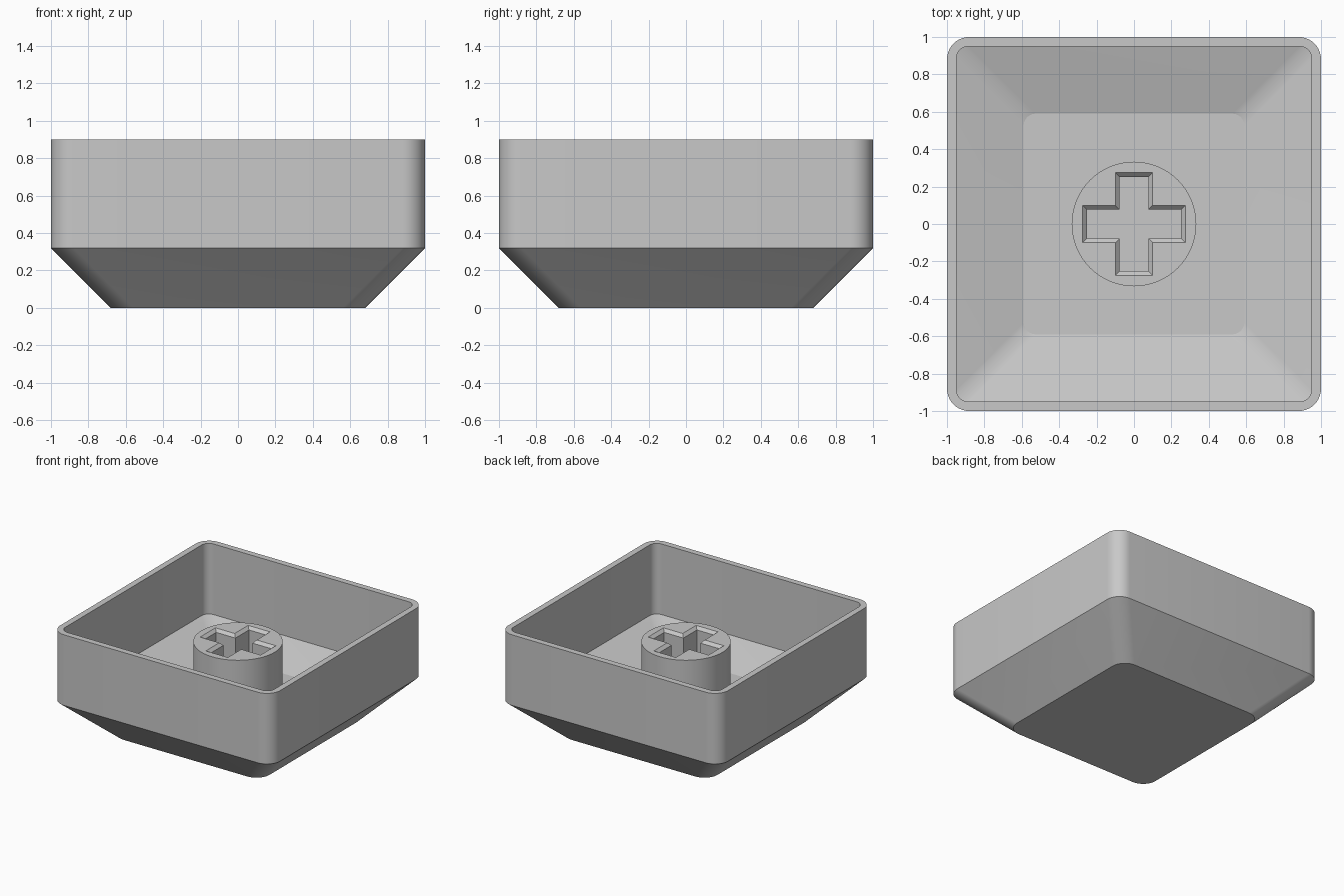
import bpy, bmesh, math

if "Cube" in bpy.data.objects:
    bpy.data.objects.remove(bpy.data.objects["Cube"])

grey = bpy.data.materials.new("light grey plastic")
grey.diffuse_color = (0.58, 0.58, 0.58, 1)
grey.use_nodes = True
grey.node_tree.nodes["Principled BSDF"].inputs["Base Color"].default_value = grey.diffuse_color


def rounded_square(half, radius, z, steps=10):
    """Square outline with rounded corners, counter-clockwise."""
    pts = []
    for corner in range(4):
        mid = math.radians(45 + 90 * corner)
        cx = math.copysign(half - radius, math.cos(mid))
        cy = math.copysign(half - radius, math.sin(mid))
        for i in range(steps + 1):
            a = math.pi / 2 * (corner + i / steps)
            pts.append((cx + radius * math.cos(a), cy + radius * math.sin(a), z))
    return pts


def circle(radius, z, steps=64):
    return [(radius * math.cos(math.tau * i / steps),
             radius * math.sin(math.tau * i / steps), z) for i in range(steps)]


def cross(length, width, z):
    """Plus-shaped outline, one arm turned four times."""
    pts = []
    for k in range(4):
        c, s = round(math.cos(k * math.pi / 2)), round(math.sin(k * math.pi / 2))
        for x, y in ((length, -width), (length, width), (width, width)):
            pts.append((c * x - s * y, s * x + c * y, z))
    return pts


def add_loop(bm, pts):
    return [bm.verts.new(p) for p in pts]


def loft(bm, loops):
    """Join neighbouring outlines with quads."""
    for a, b in zip(loops, loops[1:]):
        n = len(a)
        for i in range(n):
            j = (i + 1) % n
            bm.faces.new((a[i], a[j], b[j], b[i]))


def finish(bm, name, angle):
    bmesh.ops.recalc_face_normals(bm, faces=bm.faces[:])
    mesh = bpy.data.meshes.new(name)
    bm.to_mesh(mesh)
    bm.free()
    mesh.materials.append(grey)
    obj = bpy.data.objects.new(name, mesh)
    bpy.context.collection.objects.link(obj)
    bpy.ops.object.select_all(action='DESELECT')
    obj.select_set(True)
    bpy.context.view_layer.objects.active = obj
    bpy.ops.object.shade_smooth_by_angle(angle=math.radians(angle))
    return obj


# Hollow shell: outside from the base up to the rim, then down inside to the floor
bm = bmesh.new()
sections = [(0.68, 0.12, 0.0), (1.0, 0.12, 0.32), (1.0, 0.12, 0.9),
            (0.95, 0.065, 0.9), (0.95, 0.065, 0.32), (0.59, 0.065, 0.21)]
loops = [add_loop(bm, rounded_square(*s)) for s in sections]
loft(bm, loops)
bm.faces.new(loops[0])
bm.faces.new(loops[-1])
finish(bm, "cap_shell", 12)

# Round stem with a chamfered cross-shaped socket
bm = bmesh.new()
TOP, BASE = 0.70, 0.205
side = [add_loop(bm, circle(0.333, z)) for z in (BASE, TOP)]
socket = [add_loop(bm, cross(*c)) for c in
          ((0.275, 0.1, TOP), (0.252, 0.077, TOP - 0.023), (0.252, 0.077, 0.215))]
loft(bm, side)
loft(bm, socket)
bm.faces.new(side[0])
bm.faces.new(socket[-1])
# Flat ring between the circle and the cross
ring = [e for e in bm.edges if all(abs(v.co.z - TOP) < 1e-5 for v in e.verts)]
bmesh.ops.triangle_fill(bm, edges=ring, use_beauty=True)
finish(bm, "stem", 20)
